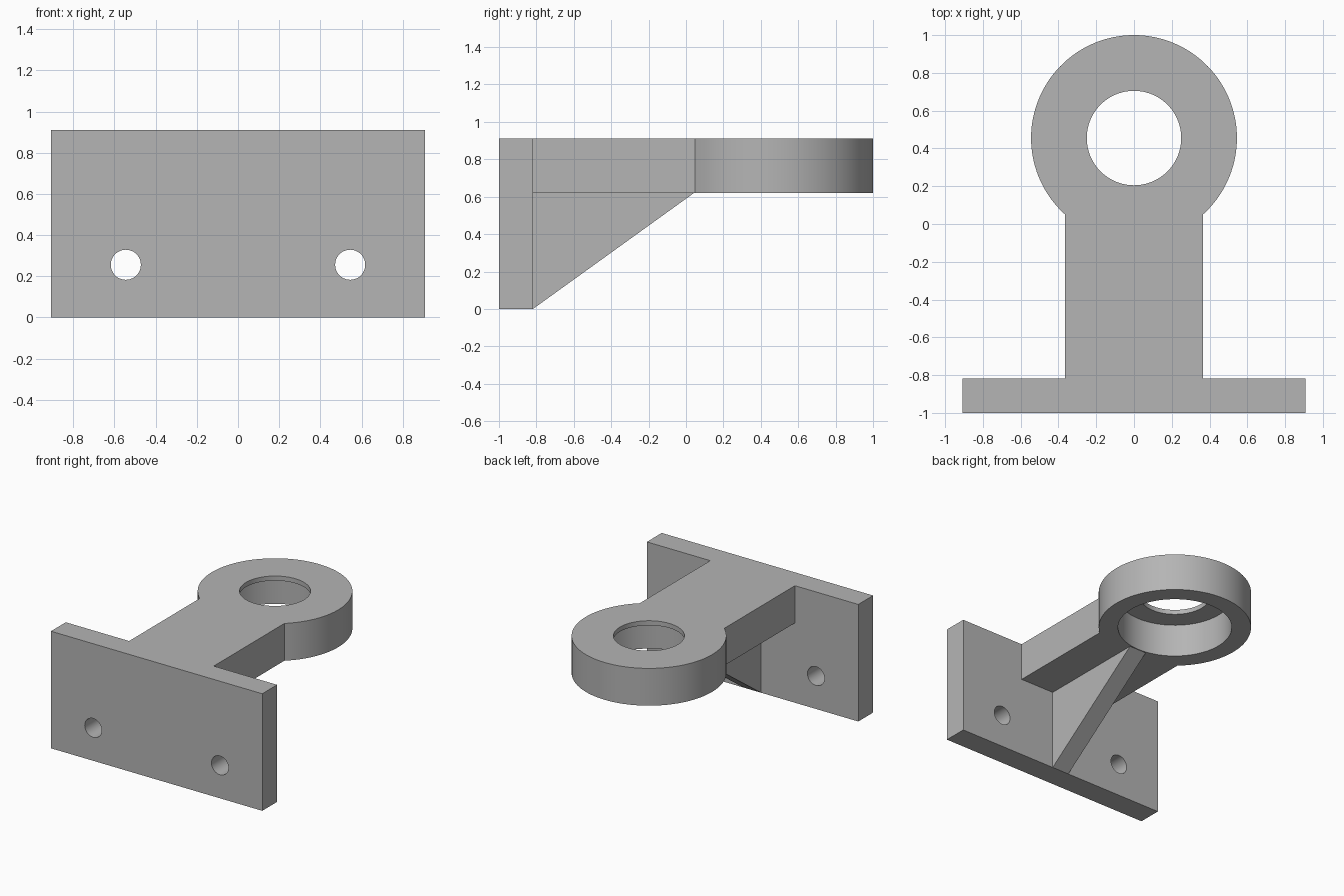
import bpy, bmesh
from math import radians, sin, cos, asin, sqrt, pi
from mathutils import Vector

cube = bpy.data.objects.get("Cube")
if cube:
    bpy.data.objects.remove(cube, do_unlink=True)

grey = bpy.data.materials.new("plain grey")
grey.use_nodes = True
colour = (0.46, 0.46, 0.46, 1)
grey.diffuse_color = colour
grey.node_tree.nodes["Principled BSDF"].inputs["Base Color"].default_value = colour

TOP, ARM_BOTTOM = 0.91, 0.62
ARM_HALF, RING_R, RING_Y = 0.364, 0.545, 0.455
PLATE_BACK = -0.818


def prism(name, points, direction):
    """Extrude a closed outline of 3D points along a direction."""
    bm = bmesh.new()
    face = bm.faces.new([bm.verts.new(p) for p in points])
    new = bmesh.ops.extrude_face_region(bm, geom=[face])["geom"]
    moved = [v for v in new if isinstance(v, bmesh.types.BMVert)]
    bmesh.ops.translate(bm, verts=moved, vec=Vector(direction))
    bmesh.ops.recalc_face_normals(bm, faces=bm.faces)
    mesh = bpy.data.meshes.new(name)
    bm.to_mesh(mesh)
    bm.free()
    mesh.materials.append(grey)
    obj = bpy.data.objects.new(name, mesh)
    bpy.context.collection.objects.link(obj)
    return obj


def circle(radius, count):
    return [(radius * cos(2 * pi * i / count), radius * sin(2 * pi * i / count))
            for i in range(count)]


def combine(target, other, operation):
    """Apply a boolean and remove the helper."""
    other.hide_render = True
    mod = target.modifiers.new(operation, "BOOLEAN")
    mod.operation, mod.object, mod.solver = operation, other, "EXACT"
    bpy.context.view_layer.objects.active = target
    bpy.ops.object.modifier_apply(modifier=mod.name)
    bpy.data.objects.remove(other, do_unlink=True)


# Upright mounting plate
w = 0.909
bracket = prism("bracket", [(-w, -1, 0), (w, -1, 0), (w, -1, TOP), (-w, -1, TOP)],
                (0, PLATE_BACK + 1, 0))

# Arm ending in a round eye
start = -pi / 2 + asin(ARM_HALF / RING_R)
sweep = pi - 2 * start
steps = 96
outline = [(-ARM_HALF, -0.9, ARM_BOTTOM), (ARM_HALF, -0.9, ARM_BOTTOM)]
for i in range(steps + 1):
    a = start + sweep * i / steps
    outline.append((RING_R * cos(a), RING_Y + RING_R * sin(a), ARM_BOTTOM))
combine(bracket, prism("arm", outline, (0, 0, TOP - ARM_BOTTOM)), "UNION")

# Triangular rib under the arm
t = 0.073
rib_side = [(-0.9, 0.05), (PLATE_BACK, 0), (0.043, ARM_BOTTOM), (0.043, 0.7), (-0.9, 0.7)]
combine(bracket, prism("rib", [(-t, y, z) for y, z in rib_side], (2 * t, 0, 0)), "UNION")

# Through hole and wider bore from below, leaving a thin lip on top
for radius, height in ((0.25, 1.0), (0.407, TOP - 0.036 - 0.5)):
    ring = [(x, y + RING_Y, 0.5) for x, y in circle(radius, 96)]
    combine(bracket, prism("bore_cutter", ring, (0, 0, height)), "DIFFERENCE")

# Screw holes
for side in (-1, 1):
    ring = [(x + side * 0.545, -1.2, z + 0.256) for x, z in circle(0.073, 48)]
    combine(bracket, prism("screw_cutter", ring, (0, 0.6, 0)), "DIFFERENCE")

# Smooth curved walls, keep edges crisp
bpy.ops.object.select_all(action="DESELECT")
bracket.select_set(True)
bpy.context.view_layer.objects.active = bracket
bpy.ops.object.shade_smooth_by_angle(angle=radians(30))
